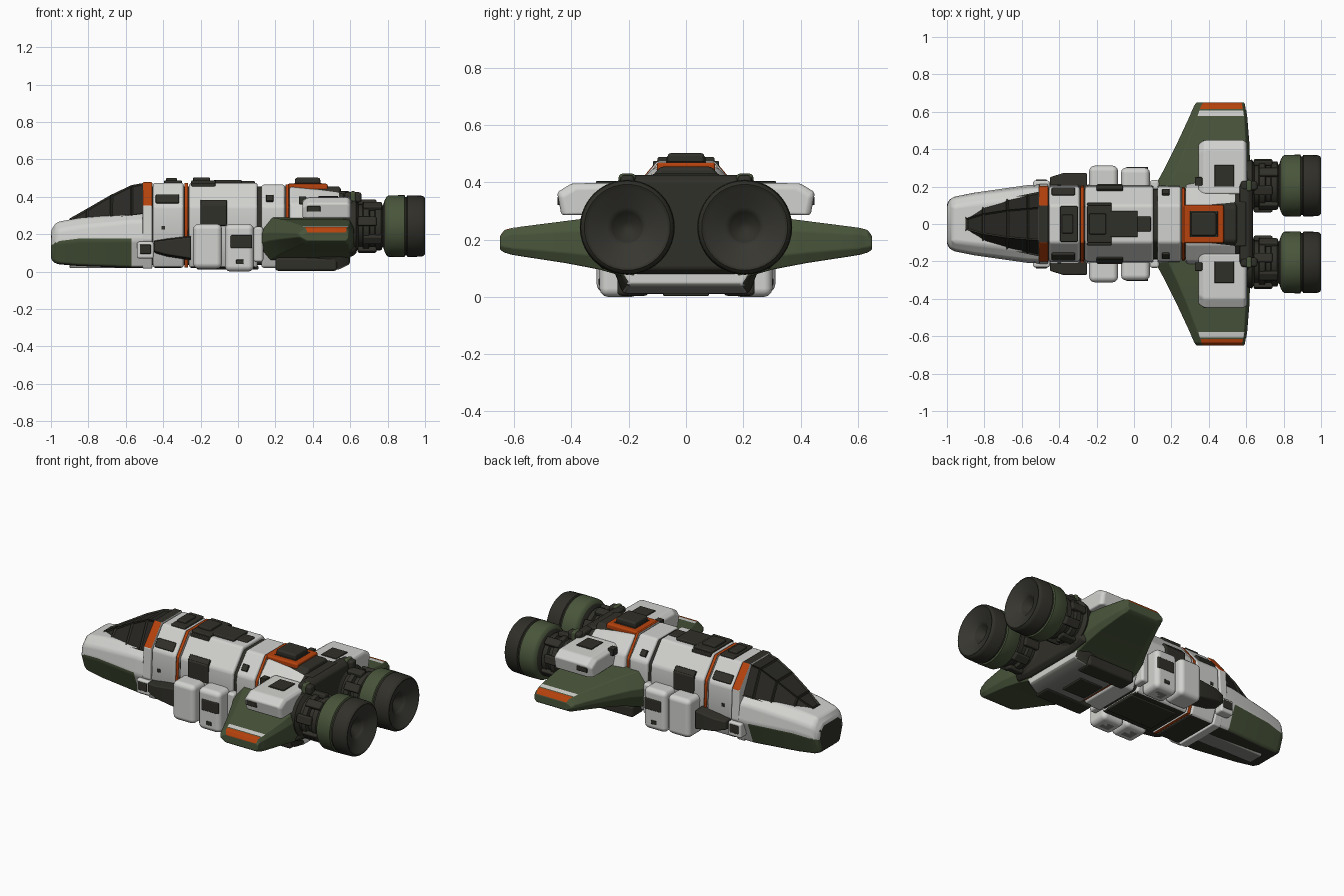
import bpy, bmesh, math
from mathutils import Matrix, Vector

if "Cube" in bpy.data.objects:
    bpy.data.objects.remove(bpy.data.objects["Cube"])

COLOURS = {
    "hull_white": (0.64, 0.64, 0.62), "dark_metal": (0.030, 0.029, 0.022),
    "army_green": (0.066, 0.090, 0.043), "signal_orange": (0.47, 0.055, 0.004),
    "worn_grey": (0.24, 0.24, 0.22), "canopy_glass": (0.022, 0.021, 0.017),
    "nozzle_steel": (0.038, 0.037, 0.030),
}
NAMES = list(COLOURS)
WHITE, DARK, GREEN, ORANGE, GREY, GLASS, STEEL = range(7)
MATS = []
for n, c in COLOURS.items():
    m = bpy.data.materials.new(n)
    m.diffuse_color = (*c, 1)
    m.use_nodes = True
    m.node_tree.nodes["Principled BSDF"].inputs["Base Color"].default_value = m.diffuse_color
    MATS.append(m)


def finish(name, bm, bevel=0.0, mirror=False, sharp=None):
    """Turn a bmesh into an object with optional mirror across y and rounded edges."""
    bmesh.ops.recalc_face_normals(bm, faces=bm.faces)
    me = bpy.data.meshes.new(name)
    bm.to_mesh(me)
    bm.free()
    for m in MATS:
        me.materials.append(m)
    me.shade_smooth()
    if sharp:
        me.set_sharp_from_angle(angle=math.radians(sharp))
    ob = bpy.data.objects.new(name, me)
    bpy.context.collection.objects.link(ob)
    if mirror:
        mod = ob.modifiers.new("mirror", 'MIRROR')
        mod.use_axis = (False, True, False)
        mod.use_mirror_merge = False
    if bevel:
        mod = ob.modifiers.new("bevel", 'BEVEL')
        mod.width, mod.segments = bevel, 3
        mod.limit_method, mod.angle_limit = 'ANGLE', math.radians(25)
        mod.harden_normals = True
    return ob


def loft_bm(rings, rule, cap=(WHITE, WHITE)):
    bm = bmesh.new()
    vs = [[bm.verts.new(p) for p in r] for r in rings]
    n = len(rings[0])
    for i in range(len(rings) - 1):
        for k in range(n):
            f = bm.faces.new((vs[i][k], vs[i][(k + 1) % n], vs[i + 1][(k + 1) % n], vs[i + 1][k]))
            f.material_index = rule(i, k)
    bm.faces.new(vs[0]).material_index = cap[0]
    bm.faces.new(vs[-1]).material_index = cap[1]
    return bm


def section(x, *half):
    """Symmetric cross-section at x from (y, z) points, top to bottom."""
    return [(x, y, z) for y, z in half] + [(x, -y, z) for y, z in reversed(half)]


def hull(x, wt, zt, w, hi, wl, lo, wb, zb):
    # edges: 0/6 shoulder, 1/5 side, 2/4 lower side, 3 belly, 7 roof
    return section(x, (wt, zt), (w, hi), (wl, lo), (wb, zb))


def box(name, x0, x1, y0, y1, z0, z1, mat, bevel=0.008, mirror=True, rx=0.0):
    bm = bmesh.new()
    c = Vector(((x0 + x1) / 2, (y0 + y1) / 2, (z0 + z1) / 2))
    M = Matrix.Translation(c) @ Matrix.Rotation(rx, 4, 'X') @ Matrix.Diagonal((x1 - x0, y1 - y0, z1 - z0, 1))
    bmesh.ops.create_cube(bm, size=1, matrix=M)
    for f in bm.faces:
        f.material_index = mat
    return finish(name, bm, bevel, mirror)


# --- nose hull with green cheeks
nose = [hull(-1.0, .07, .222, .108, .19, .115, .14, .09, .06),
        hull(-.97, .095, .265, .138, .22, .146, .155, .105, .04),
        hull(-.85, .11, .287, .160, .24, .170, .17, .12, .03),
        hull(-.57, .14, .31, .195, .27, .21, .17, .15, .02),
        hull(-.46, .15, .31, .20, .27, .215, .17, .15, .02)]
def nose_rule(i, k):
    if k == 3:
        return DARK
    return GREEN if k in (2, 4) and i < 3 else WHITE
finish("nose_hull", loft_bm(nose, nose_rule, (DARK, WHITE)), 0.02)

# --- canopy with inset glass panes
rows = [(-.90, .03, .284, .05, .265), (-.81, .055, .335, .10, .28), (-.68, .075, .41, .138, .29),
        (-.57, .085, .462, .16, .30), (-.495, .09, .476, .175, .31)]
bm = loft_bm([section(x, (a, z), (b, zb)) for x, a, z, b, zb in rows], lambda i, k: DARK, (DARK, DARK))
bmesh.ops.recalc_face_normals(bm, faces=bm.faces)
panes = [f for f in bm.faces if len(f.verts) == 4 and f.normal.z > 0.1 and abs(f.normal.x) < .95]
bmesh.ops.inset_individual(bm, faces=panes, thickness=0.011, depth=-0.008)
for f in panes:
    f.material_index = GLASS
finish("canopy", bm, 0, sharp=20)

# --- dark inner core seen in the panel gaps
core = [hull(x, .09, .455, .185, .34, .195, .17, .14, .035) for x in (-.48, .55)]
finish("inner_core", loft_bm(core, lambda i, k: DARK, (DARK, DARK)), 0.015)

# --- fuselage segments: start, end, growth, colour rule
def seg(name, x0, x1, rule, bevel=0.014, g=0.0, zt=.475):
    r = [hull(x, .10, zt + g, .20 + g, .35 + g, .21 + g, .17, .15, .02 - g) for x in (x0, x1)]
    finish(name, loft_bm(r, rule), bevel)
belly_dark = lambda i, k: DARK if k == 3 else WHITE
seg("cockpit_band", -.51, -.458, lambda i, k: ORANGE if k in (0, 6) else DARK if k == 7 else WHITE, .006, .003)
seg("fuselage_front", -.455, -.29, belly_dark)
seg("orange_ring_front", -.287, -.267, lambda i, k: ORANGE, .003, -.002)
seg("fuselage_middle", -.262, .105, belly_dark)
seg("fuselage_rear", .125, .252, lambda i, k: WHITE, zt=.465)
seg("orange_ring_rear", .255, .272, lambda i, k: ORANGE, .003, -.008)

# --- aft body
aft = [hull(.275, .11, .455, .20, .36, .23, .17, .20, .01),
       hull(.54, .11, .428, .20, .365, .28, .16, .22, .012),
       hull(.60, .10, .415, .20, .355, .28, .16, .20, .04)]
finish("aft_body", loft_bm(aft, lambda i, k: GREY if k == 3 else DARK if i == 1 or k in (2, 4) else WHITE,
                           (WHITE, WHITE)), 0.015)
bulk = [section(x, (.19 - d, .425 - d), (.32 - d, .30), (.30 - d, .10 + d), (.18, .08 + d)) for x, d in ((.565, 0), (.61, 0), (.635, .02))]
finish("engine_bulkhead", loft_bm(bulk, lambda i, k: DARK, (DARK, DARK)), 0.01)

# --- wings, lofted outward, with painted tip strips
def wing_ring(y, x0, x1, z0, z1):
    zm, d = (z0 + z1) / 2, (x1 - x0)
    h = z1 - z0
    return [(x0, y, zm + .12 * h), (x0 + .14 * d, y, z1), (x1 - .05 * d, y, z1), (x1, y, zm + .25 * h),
            (x1, y, zm - .25 * h), (x1 - .05 * d, y, z0), (x0 + .14 * d, y, z0), (x0, y, zm - .12 * h)]
wr = [wing_ring(*a) for a in ((.18, .10, .62, .06, .29), (.30, .165, .62, .095, .28), (.42, .225, .618, .118, .265),
                              (.577, .298, .605, .142, .245), (.607, .310, .60, .147, .241),
                              (.614, .314, .597, .149, .239), (.634, .322, .594, .155, .234), (.65, .335, .59, .165, .212))]
def wing_rule(i, k):
    if k == 1:
        return {3: WHITE, 5: ORANGE, 6: ORANGE}.get(i, GREEN)
    return GREEN
finish("wing", loft_bm(wr, wing_rule, (GREEN, GREEN)), 0.005, True)

# --- engines: turned profile with coloured bands
prof = [(.58, 0), (.58, .125), (.63, .14), (.645, .115), (.665, .115), (.67, .13), (.70, .13), (.705, .11),
        (.73, .11), (.735, .125), (.765, .125), (.775, .11), (.785, .14), (.795, .158), (.805, .164), (.89, .166),
        (.894, .157), (.902, .157), (.906, .165), (.98, .163), (.993, .158), (1.0, .15), (.997, .142),
        (.985, .13), (.97, .07), (.955, .055), (.92, .02), (.915, 0)]
bm = bmesh.new()
vs = [bm.verts.new((x, .205 + r, .243)) for x, r in prof]
es = [bm.edges.new(p) for p in zip(vs, vs[1:])]
bmesh.ops.spin(bm, geom=vs + es, cent=(0, .205, .243), axis=(1, 0, 0), angle=math.tau, steps=40)
bmesh.ops.remove_doubles(bm, verts=bm.verts, dist=1e-4)
for f in bm.faces:
    c = f.calc_center_median()
    r = math.hypot(c.y - .205, c.z - .243)
    f.material_index = GREEN if .785 < c.x < .892 and r > .14 else STEEL if c.x > .96 and r < .14 else DARK
finish("engine", bm, 0, True, 40)
for i in range(8):  # pipes and blocks around the engine neck
    a = math.tau * i / 8 + .2
    y, z = .205 + .128 * math.cos(a), .243 + .128 * math.sin(a)
    box(f"neck_block_{i}", .64 + .03 * (i % 2), .74 + .03 * (i % 2), y - .014, y + .014, z - .025, z + .025,
        DARK, .008, True, a)
box("neck_top_pipe", .57, .66, .18, .23, .37, .425, DARK, .015)
box("neck_pipe_collar", .60, .63, .175, .235, .37, .43, GREEN, .012)

# --- upper pods above the wing roots
pod = [[(x, .16, .29), (x, .16, .40 - d), (x, .40 - d, .396 - d), (x, .45 - d, .365 - d), (x, .435 - d, .285)]
       for x, d in ((.345, .02), (.375, 0), (.59, 0), (.605, .015))]
finish("upper_pod", loft_bm(pod, lambda i, k: WHITE), 0.016, True)
box("pod_roof_panel", .43, .535, .20, .315, .39, .404, DARK, .004)
box("pod_roof_vent", .325, .365, .205, .25, .36, .402, DARK, .004)
box("pod_side_slot", .37, .44, .438, .449, .32, .35, DARK, .003)

# --- lower side pods
for nm, x0, x1, y1, z0 in (("front", -.24, -.085, .312, .015), ("rear", -.07, .085, .302, 0.0)):
    box(f"side_pod_{nm}", x0, x1, .16, y1, z0, .255, WHITE, .03)
    box(f"side_pod_{nm}_underplate", x0 + .04, x1 - .04, .20, y1 - .04, z0, z0 + .02, GREY, .003)
box("side_pod_hatch", -.04, .075, .29, .306, .125, .195, DARK, .006)
box("side_pod_latch", -.01, .03, .29, .305, .04, .065, DARK, .004)
box("pod_strut", .085, .135, .15, .235, .05, .24, WHITE, .015)

# --- dark side intakes
wedge = [[(x, .17, z0), (x, y, z0 + .01), (x, y, z1 - .01), (x, .17, z1)]
         for x, y, z0, z1 in ((-.45, .25, .10, .17), (-.38, .272, .08, .18), (-.25, .272, .06, .195))]
finish("side_intake", loft_bm(wedge, lambda i, k: DARK, (DARK, DARK)), 0.008, True)
box("nose_thruster_mount", -.54, -.45, .17, .232, .07, .16, WHITE, .012)
box("nose_thruster", -.525, -.465, .225, .238, .095, .145, DARK, .005)

# --- side windows and slanted shoulder panels
tilt = math.atan2(.10, .125)
box("side_window", -.20, -.06, .19, .214, .245, .36, DARK, .008)
box("shoulder_window", -.20, -.06, .185, .20, .345, .385, DARK, .004, True, tilt)
box("front_shoulder_panel", -.44, -.315, .162, .182, .36, .415, DARK, .006, True, tilt)
box("rear_side_vent", .15, .19, .16, .178, .37, .41, DARK, .004, True, tilt)
box("hull_side_mark", -.41, -.39, .20, .2105, .225, .245, DARK, .002)

# --- dorsal equipment and roof hatch
for nm, x0, x1, w, z in (("front_plate", -.395, -.30, .095, .487), ("front_box", -.385, -.325, .05, .50),
                         ("middle_plate", -.25, -.12, .10, .488), ("middle_box", -.24, -.15, .055, .503),
                         ("spine", -.13, .02, .07, .49), ("tail", .0, .09, .04, .484)):
    box(f"dorsal_{nm}", x0, x1, -w, w, .45, z, DARK, .006, False)
box("dorsal_side_rail", -.25, -.12, .085, .115, .44, .475, DARK, .005)
box("roof_hatch_frame", .265, .48, -.102, .102, .42, .47, ORANGE, .010, False)
box("roof_hatch_groove", .30, .448, -.07, .07, .44, .473, DARK, .003, False)
box("roof_hatch", .305, .44, -.064, .064, .44, .502, DARK, .012, False)
box("rear_deck", .535, .60, -.12, .12, .38, .43, DARK, .01, False)

# --- belly panels
box("belly_keel", -.90, -.50, -.05, .05, .018, .04, GREY, .006, False)
box("belly_panel_middle", -.22, .11, -.11, .11, .012, .03, DARK, .006, False)
box("belly_skid", .20, .53, .13, .24, .004, .075, DARK, .015)
box("belly_panel_rear", .30, .46, -.08, .08, .003, .02, DARK, .005, False)
